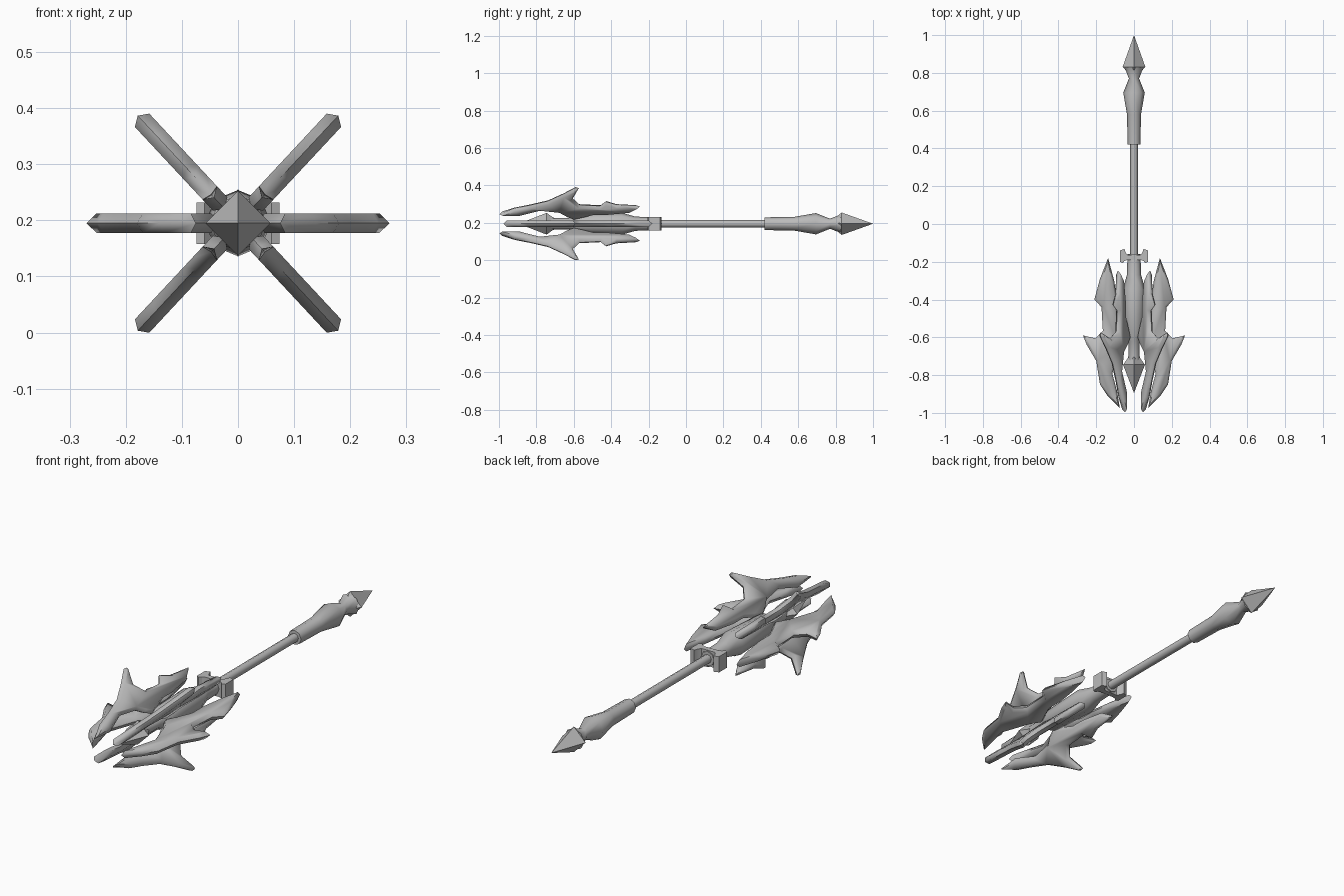
import bpy, bmesh, math
from mathutils import Vector

if "Cube" in bpy.data.objects:
    bpy.data.objects.remove(bpy.data.objects["Cube"], do_unlink=True)

AXIS_Z = 0.195
steel = bpy.data.materials.new("grey steel")
steel.use_nodes = True
steel.diffuse_color = (0.5, 0.5, 0.5, 1)
steel.node_tree.nodes["Principled BSDF"].inputs["Base Color"].default_value = (0.5, 0.5, 0.5, 1)


def finish(bm, name, angle):
    bmesh.ops.recalc_face_normals(bm, faces=bm.faces)
    mesh = bpy.data.meshes.new(name)
    bm.to_mesh(mesh)
    bm.free()
    mesh.materials.append(steel)
    obj = bpy.data.objects.new(name, mesh)
    bpy.context.collection.objects.link(obj)
    obj.location.z = AXIS_Z
    bpy.ops.object.select_all(action='DESELECT')
    obj.select_set(True)
    bpy.context.view_layer.objects.active = obj
    bpy.ops.object.shade_smooth_by_angle(angle=math.radians(angle))
    return obj


def lathe(name, profile, sides, angle=50):
    """Turn (y, radius) points around the long axis."""
    bm = bmesh.new()
    rings = []
    for y, r in profile:
        if r == 0:
            rings.append([bm.verts.new((0, y, 0))] * sides)
        else:
            turns = [math.tau * i / sides for i in range(sides)]
            rings.append([bm.verts.new((r * math.cos(a), y, r * math.sin(a))) for a in turns])
    for a, b in zip(rings, rings[1:]):
        for i in range(sides):
            j = (i + 1) % sides
            bm.faces.new(list(dict.fromkeys((a[i], a[j], b[j], b[i]))))
    for ring in (rings[0], rings[-1]):
        if ring[0] != ring[1]:
            bm.faces.new(ring)
    return finish(bm, name, angle)


def inset(points, d):
    """Shrink a closed outline by d with limited mitres."""
    pts = [Vector(p) for p in points]
    n = len(pts)
    area = sum(pts[i].cross(pts[(i + 1) % n]) for i in range(n))
    side = 1 if area > 0 else -1
    result = []
    for i, p in enumerate(pts):
        e1 = (p - pts[i - 1]).normalized()
        e2 = (pts[(i + 1) % n] - p).normalized()
        n1, n2 = (Vector((-e.y, e.x)) * side for e in (e1, e2))
        result.append(p + (n1 + n2) * d / max(1 + n1.dot(n2), 0.35))
    return result


def blade(name, outline, degrees, half=0.0175):
    """Flanged plate with a ridge around its rim, set at an angle about the axis."""
    a = math.radians(degrees)
    out, across = Vector((math.cos(a), 0, math.sin(a))), Vector((-math.sin(a), 0, math.cos(a)))
    bm = bmesh.new()
    inner = inset(outline, 0.011)

    def ring(points, h):
        return [bm.verts.new(out * r + across * h + Vector((0, y, 0))) for y, r in points]

    rim, top, bottom = ring(outline, 0), ring(inner, half), ring(inner, -half)
    for face in (top, bottom):
        for i in range(len(rim)):
            j = (i + 1) % len(rim)
            bm.faces.new((rim[i], rim[j], face[j], face[i]))
        bm.faces.new(face)
    return finish(bm, name, 62)


# Handle, grip and pommel
lathe("shaft", [(-0.25, 0.02), (0.45, 0.02)], 8)
lathe("grip", [(0.42, 0.034), (0.58, 0.037), (0.695, 0.057), (0.77, 0.027), (0.83, 0.05)], 8)
lathe("pommel_spike", [(0.815, 0.045), (0.832, 0.06), (1.0, 0)], 4, 30)

# Head core and front spike
lathe("head_core", [(-0.73, 0.03), (-0.62, 0.03), (-0.585, 0.05), (-0.345, 0.059),
                    (-0.27, 0.038), (-0.16, 0.034)], 8)
lathe("front_spike", [(-0.895, 0), (-0.745, 0.058), (-0.715, 0.036), (-0.69, 0.025)], 4, 30)

# Hooked collar, mirrored outline extruded upright
half_collar = [(0.034, -0.165), (0.045, -0.15), (0.05, -0.132), (0.074, -0.14),
               (0.074, -0.2), (0.06, -0.207), (0.05, -0.195), (0.034, -0.19)]
collar_outline = half_collar + [(-x, y) for x, y in reversed(half_collar)]
bm = bmesh.new()
base = bm.faces.new([bm.verts.new((x, y, -0.037)) for x, y in collar_outline])
grown = bmesh.ops.extrude_face_region(bm, geom=[base])["geom"]
bmesh.ops.translate(bm, vec=(0, 0, 0.074), verts=[g for g in grown if isinstance(g, bmesh.types.BMVert)])
bm.faces.ensure_lookup_table()
finish(bm, "collar", 30)

# Blades as (y, radius) outlines
side_outline = [(-0.975, 0.075), (-0.91, 0.14), (-0.85, 0.18), (-0.725, 0.2), (-0.64, 0.25),
                (-0.59, 0.27), (-0.605, 0.205), (-0.565, 0.165), (-0.44, 0.172), (-0.4, 0.21),
                (-0.29, 0.18), (-0.18, 0.137), (-0.3, 0.105), (-0.4, 0.09), (-0.48, 0.09),
                (-0.55, 0.06), (-0.6, 0.035), (-0.66, 0.07), (-0.79, 0.115), (-0.885, 0.09)]
slanted_outline = [(-0.998, 0.07), (-0.92, 0.112), (-0.835, 0.135), (-0.74, 0.165), (-0.66, 0.215),
                   (-0.594, 0.262), (-0.573, 0.26), (-0.605, 0.185), (-0.567, 0.137), (-0.46, 0.13),
                   (-0.43, 0.162), (-0.37, 0.138), (-0.246, 0.125), (-0.3, 0.085), (-0.42, 0.07),
                   (-0.49, 0.07), (-0.55, 0.05), (-0.6, 0.035), (-0.64, 0.055), (-0.68, 0.085),
                   (-0.78, 0.1), (-0.89, 0.062)]
for label, turn in (("left", 0), ("right", 180)):
    blade(label + "_side_blade", side_outline, turn)
for label, turn in (("upper_left", 47), ("upper_right", 133), ("lower_right", 227), ("lower_left", 313)):
    blade(label + "_blade", slanted_outline, turn)
